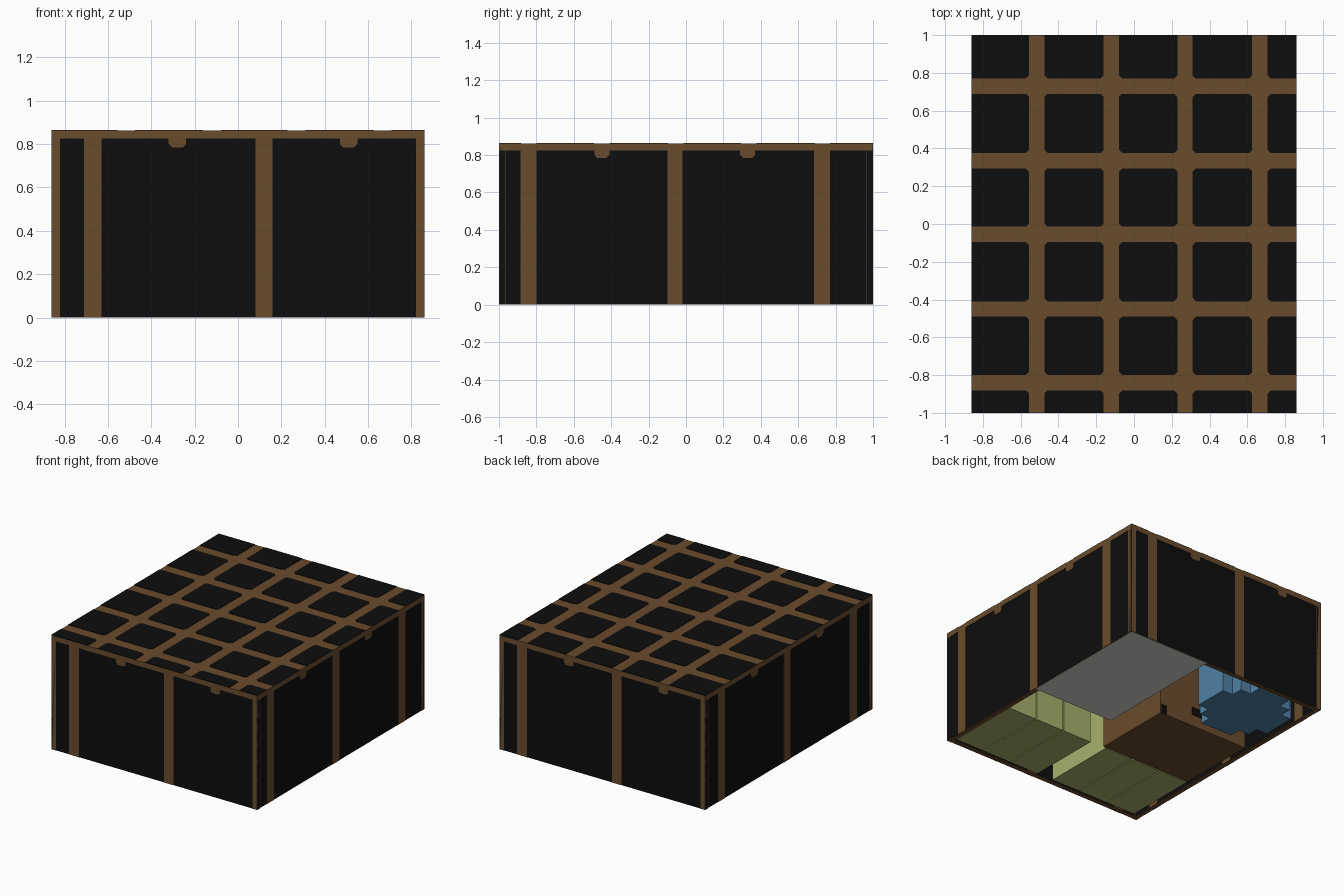
import bpy, bmesh, math

if "Cube" in bpy.data.objects:
    bpy.data.objects.remove(bpy.data.objects["Cube"])

X, Y, H = 0.86, 1.0, 0.865      # half width, half depth, height
T, ROOF, P = 0.035, 0.04, 0.004  # wall, roof and plate thickness


def srgb(r, g, b):
    f = lambda c: (c / 255 / 12.92) if c < 10.3 else ((c / 255 + 0.055) / 1.055) ** 2.4
    return (f(r), f(g), f(b), 1)


def material(name, rgb):
    m = bpy.data.materials.new(name)
    m.diffuse_color = srgb(*rgb)
    m.use_nodes = True
    m.node_tree.nodes["Principled BSDF"].inputs["Base Color"].default_value = m.diffuse_color
    return m


BLACK = material("black", (13, 13, 13))
BROWN = material("brown wood", (106, 76, 45))
OLIVE = material("straw green", (167, 176, 108))
GREY = material("pale grey", (212, 212, 207))
BLUE = material("water blue", (80, 130, 165))


def prism(name, pts, d0, d1, mat, place):
    """Extrude a 2D outline from d0 to d1; place maps (u, v, d) to world."""
    bm = bmesh.new()
    a = [bm.verts.new(place(u, v, d0)) for u, v in pts]
    b = [bm.verts.new(place(u, v, d1)) for u, v in pts]
    bm.faces.new(a)
    bm.faces.new(b)
    for i in range(len(pts)):
        j = (i + 1) % len(pts)
        bm.faces.new((a[i], a[j], b[j], b[i]))
    bmesh.ops.recalc_face_normals(bm, faces=bm.faces)
    me = bpy.data.meshes.new(name)
    bm.to_mesh(me)
    bm.free()
    me.materials.append(mat)
    ob = bpy.data.objects.new(name, me)
    bpy.context.collection.objects.link(ob)
    return ob


def flat(u, v, d):
    return (u, v, d)


def rect(u0, u1, v0, v1):
    return [(u0, v0), (u1, v0), (u1, v1), (u0, v1)]


def box(name, x0, x1, y0, y1, z0, z1, mat):
    return prism(name, rect(x0, x1, y0, y1), z0, z1, mat, flat)


# Roof slab, dark ceiling and dark panels between the roof beams
box("roof_frame", -X, X, -Y, Y, H - ROOF, H - 0.003, BROWN)
box("ceiling", -X + T, X - T, -Y + T, Y - T, H - ROOF - P, H - ROOF, BLACK)
beams_x = [-0.515, -0.12, 0.27, 0.667]
beams_y = [-0.84, -0.45, -0.055, 0.335, 0.73]


def gaps(centres, half):
    edges = [-half] + [c + s for c in centres for s in (-0.041, 0.041)] + [half]
    return list(zip(edges[::2], edges[1::2]))


for x0, x1 in gaps(beams_x, X):
    for y0, y1 in gaps(beams_y, Y):
        pts = []
        for (u, v), horizontal_first in zip(rect(x0, x1, y0, y1), (0, 1, 0, 1)):
            if abs(u) == X or abs(v) == Y:
                pts.append((u, v))
                continue
            # clipped inner corner
            c = 0.016
            su, sv = (c if u == x0 else -c), (c if v == y0 else -c)
            cut = [(u, v + sv), (u + su, v)]
            pts += cut[::-1] if horizontal_first else cut
        prism("roof_panel", pts, H - 0.003, H, BLACK, flat)


# Walls: u runs along the wall seen from outside, d points outward
def wall(name, half, place, posts, tabs):
    top = H - ROOF
    prism(name + "_wall", rect(-half, half, 0.003, top), -T, -0.002, BLACK, place)
    prism(name + "_sill", rect(-half, half, 0.001, 0.004), -T - 0.002, -0.002, BROWN, place)
    for u0, u1 in posts:
        prism(name + "_post", rect(u0, u1, 0.001, top), -T - 0.003, 0, BROWN, place)
    for c in tabs:
        w, z, k = 0.04, top - 0.04, 0.015
        pts = [(c - w, top), (c - w, z + k), (c - w + k, z),
               (c + w - k, z), (c + w, z + k), (c + w, top)]
        prism(name + "_beam_end", pts, -T - 0.003, 0, BROWN, place)


long_posts = [(-X, -0.82), (-0.71, -0.63), (0.08, 0.16), (0.82, X)]
wall("front", X, lambda u, v, d: (u, -Y - d, v), long_posts, (-0.28, 0.51))
wall("back", X, lambda u, v, d: (-u, Y + d, v), long_posts, (-0.28, 0.51))
wall("right", Y, lambda u, v, d: (X + d, u, v),
     [(-0.885, -0.80), (-0.10, -0.02), (0.685, 0.77)], (-0.45, 0.33))
wall("left", Y, lambda u, v, d: (-X - d, -u, v),
     [(-0.845, -0.76), (-0.06, 0.02), (0.725, 0.81)], (-0.41, 0.37))

# Inner rooms, open passages between them
TOP = 0.8
box("grey_room", 0.17, X - 0.006, -0.05, Y - 0.006, 0, TOP, GREY)
box("wood_room", -0.79, -0.025, -0.36, 0.26, 0, TOP, BROWN)
box("wood_room_vent", -0.45, -0.31, 0.26, 0.266, 0.09, 0.15, BLACK)
box("wood_room_notch", -0.075, -0.03, 0.26, 0.266, 0.0, 0.07, BLACK)

# Straw mat rooms, three narrow bays each
for start in (-0.79, 0.085):
    for i in range(3):
        x0 = start + i * 0.249
        box("mat_bay", x0, x0 + 0.24, -0.945, -0.37, 0, TOP, OLIVE)

# Round pool with stepped sides
cx, cy, r, n = -0.47, 0.64, 0.31, 7
s = 2 * r / n
quarter = []
rows = [math.sqrt(max(r * r - ((i + 0.3) * s) ** 2, 0)) for i in range(n // 2 + 1)]
rows = [max(s / 2, (round(w / s - 0.5) + 0.5) * s) for w in rows]
right = []
for i in range(-(n // 2), n // 2 + 1):
    w = rows[abs(i)]
    right += [(w, (i - 0.5) * s), (w, (i + 0.5) * s)]
outline = right + [(-w, v) for w, v in reversed(right)]
clean = []
for p in outline:
    if not clean or math.dist(p, clean[-1]) > 1e-5:
        clean.append(p)
prism("pool", [(cx + u, cy + v) for u, v in clean], 0, TOP, BLUE, flat)
